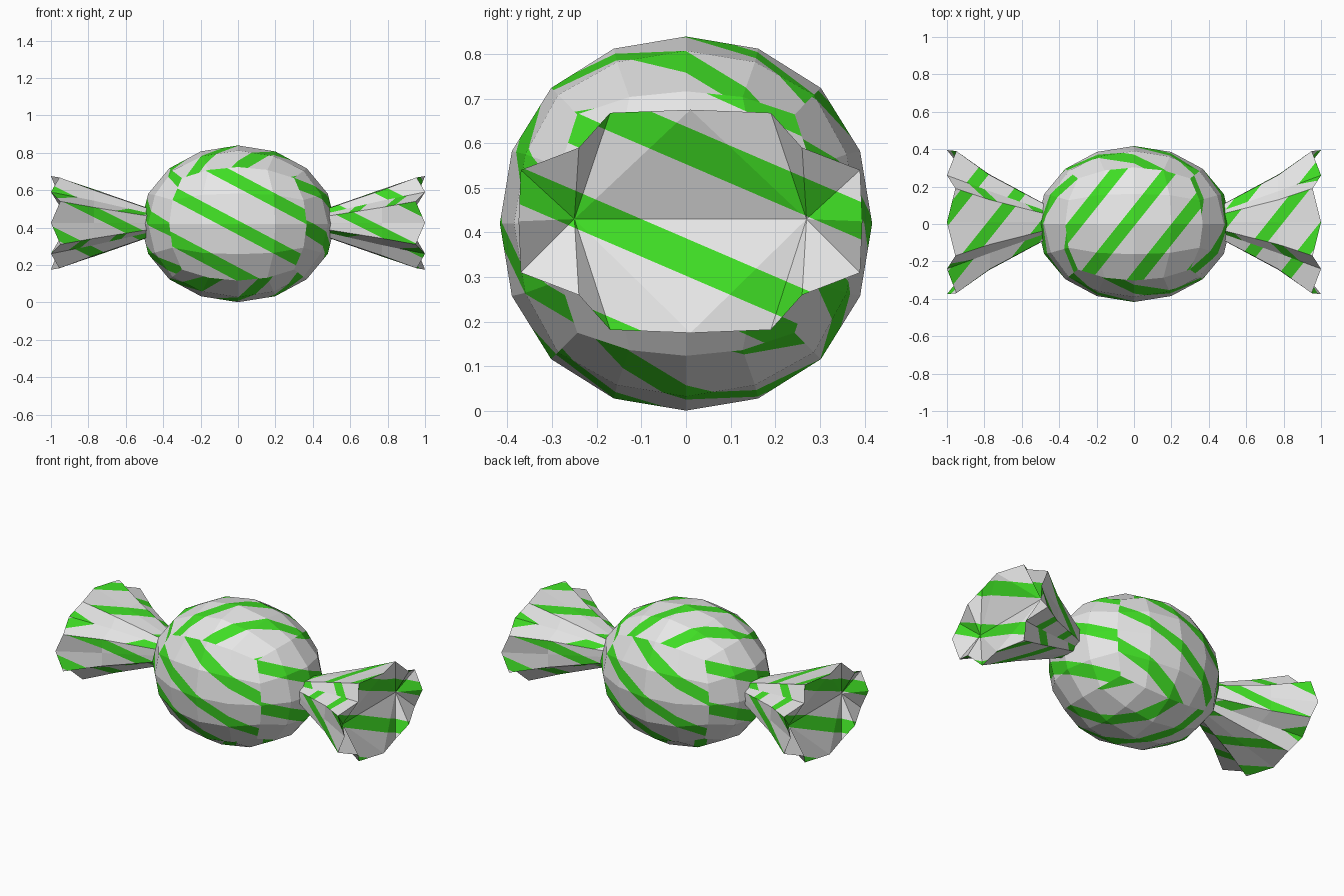
import bpy, bmesh, math
from mathutils import Vector

if "Cube" in bpy.data.objects:
    bpy.data.objects.remove(bpy.data.objects["Cube"])


def material(name, rgb):
    m = bpy.data.materials.new(name)
    m.diffuse_color = (*rgb, 1)
    m.use_nodes = True
    m.node_tree.nodes["Principled BSDF"].inputs["Base Color"].default_value = m.diffuse_color
    return m


MATS = [material("wrapper white", (0.8, 0.8, 0.8)),
        material("stripe green", (0.05, 0.72, 0.018))]


def side_of(v, axes=(0, 1, 2)):
    """Box side 0..5: -x, +x, -y, +y, -z, +z."""
    a = max(axes, key=lambda i: abs(v[i]))
    return a * 2 + (v[a] > 0)


def stripe_and_finish(bm, name, rules):
    """Cut diagonal stripes into each box side (kept in material_index)."""
    for g, (d, phase, period, half) in rules.items():
        d = Vector(d)
        for k in range(-8, 9):
            for off in (-half, half):
                c = phase + k * period + off
                faces = [f for f in bm.faces if f.material_index == g]
                if not faces:
                    continue
                vals = [v.co.dot(d) for f in faces for v in f.verts]
                if not min(vals) < c < max(vals):
                    continue
                geom = (faces + list({e for f in faces for e in f.edges})
                        + list({v for f in faces for v in f.verts}))
                bmesh.ops.bisect_plane(bm, geom=geom, dist=1e-5,
                                       plane_co=d * (c / d.length_squared),
                                       plane_no=d.normalized())
    for f in bm.faces:
        d, phase, period, half = rules[f.material_index]
        t = f.calc_center_median().dot(Vector(d)) - phase
        t -= period * round(t / period)
        f.material_index = int(abs(t) < half)
    me = bpy.data.meshes.new(name)
    bm.to_mesh(me)
    bm.free()
    for m in MATS:
        me.materials.append(m)
    ob = bpy.data.objects.new(name, me)
    bpy.context.collection.objects.link(ob)


# Candy body: a cube refined into a faceted ball, then stretched
bm = bmesh.new()
bmesh.ops.create_cube(bm, size=2)
for _ in range(2):
    bmesh.ops.subdivide_edges(bm, edges=bm.edges[:], cuts=1, use_grid_fill=True)
    for v in bm.verts:
        v.co.normalize()
for f in bm.faces:
    f.material_index = side_of(f.calc_center_median())
for v in bm.verts:
    bulge = 1 + 0.1 * v.co.y ** 2 * v.co.z ** 2
    v.co = Vector((v.co.x * 0.52, v.co.y * 0.417 * bulge,
                   v.co.z * 0.419 * bulge + 0.42))
stripe_and_finish(bm, "candy_body", {
    0: ((0, -0.45, 1), 0.02, 0.25, 0.038),
    1: ((0, 0.45, 1), 0.02, 0.25, 0.038),
    2: ((0.53, 0, 1), 0.40, 0.25, 0.038),
    3: ((-0.53, 0, 1), 0.40, 0.25, 0.038),
    4: ((1, 0.8, 0), -0.08, 0.28, 0.045),
    5: ((1, -0.8, 0), -0.035, 0.28, 0.045),
})

# Wrapper ends: pleated flares with a folded, recessed mouth
CY, CZ = 0.01, 0.425
QUARTER = [(0.38, 0.115, 0.95), (0.25, 0.165, 1.0), (0.18, 0.243, 0.955)]
RIM = ([(0.385, 0, 1.0)] + QUARTER + [(0, 0.25, 1.0)]
       + [(-y, z, x) for y, z, x in QUARTER[::-1]])
RIM += [(-y, -z, x) for y, z, x in RIM]


def wrapper_end(name, s):
    bm = bmesh.new()
    rings = []
    for x, sy, sz in ((0.44, 0.2, 0.26), (0.77, 0.66, 0.72), (1.0, 1, 1)):
        rings.append([bm.verts.new((s * (rx if x == 1 else x),
                                    CY + y * sy, CZ + z * sz))
                      for y, z, rx in RIM])
    n = len(RIM)
    for a, b in zip(rings, rings[1:]):
        for i in range(n):
            j = (i + 1) % n
            bm.faces.new((a[i], a[j], b[j], b[i]))
    bm.faces.new(rings[0])
    # mouth folds in to a short horizontal crease
    fold = [bm.verts.new((s * 0.9, CY + y, 0.43)) for y in (-0.26, 0.26)]
    rim = rings[-1]
    mouth = []
    for i in range(n):
        j = (i + 1) % n
        end = fold[RIM[i][0] + RIM[j][0] > 0]
        mouth.append(bm.faces.new((rim[i], rim[j], end)))
        if RIM[i][0] == 0:
            mouth.append(bm.faces.new((rim[i], fold[0], fold[1])))
    bmesh.ops.recalc_face_normals(bm, faces=bm.faces[:])
    bm.normal_update()
    inner = set(mouth)
    for f in bm.faces:
        f.material_index = int(s > 0) if f in inner else side_of(f.normal, (1, 2))
    stripe_and_finish(bm, name, {
        0: ((0, -0.43, 1), 0.345, 0.25, 0.042),
        1: ((0, 0.43, 1), 0.345, 0.25, 0.042),
        2: ((0.5, 0, 1), 0.10, 0.22, 0.03),
        3: ((-0.5, 0, 1), 0.10, 0.22, 0.03),
        4: ((1, 0.8, 0), s * 0.75, 0.28, 0.042),
        5: ((1, -0.8, 0), s * 0.75, 0.28, 0.042),
    })


wrapper_end("wrapper_end_right", 1)
wrapper_end("wrapper_end_left", -1)
